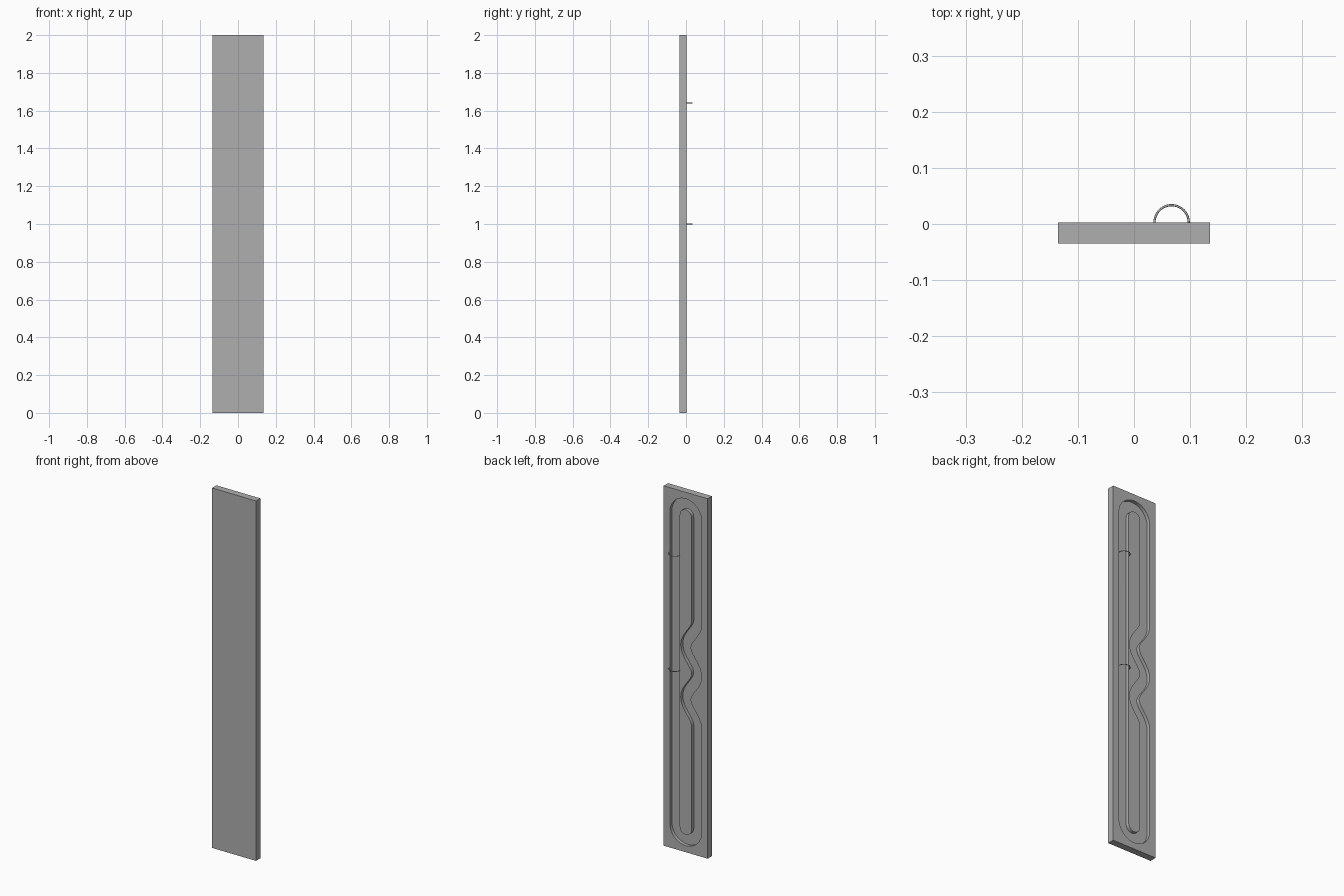
import bpy, bmesh
from math import pi, cos, sin
from mathutils import Vector

default = bpy.data.objects.get("Cube")
if default:
    bpy.data.objects.remove(default, do_unlink=True)

grey = bpy.data.materials.new("plain grey")
grey.use_nodes = True
colour = (0.43, 0.43, 0.43, 1)
grey.diffuse_color = colour
grey.node_tree.nodes["Principled BSDF"].inputs["Base Color"].default_value = colour

HALF_W, FRONT, BACK, HEIGHT = 0.135, -0.035, 0.003, 2.0
LANE = 0.067          # distance of each lane from the centre line
HALF_GROOVE = 0.0305
FLOOR = BACK - 0.019  # depth of the groove floor


def add_object(name, bm):
    bmesh.ops.recalc_face_normals(bm, faces=bm.faces)
    mesh = bpy.data.meshes.new(name)
    bm.to_mesh(mesh)
    bm.free()
    obj = bpy.data.objects.new(name, mesh)
    bpy.context.collection.objects.link(obj)
    mesh.materials.append(grey)
    return obj


# Board
bm = bmesh.new()
bmesh.ops.create_cube(bm, size=1)
for v in bm.verts:
    v.co = (v.co.x * 2 * HALF_W,
            (FRONT + BACK) / 2 + v.co.y * (BACK - FRONT),
            (v.co.z + 0.5) * HEIGHT)
board = add_object("board", bm)


# Centre line of the groove: two round ends and a wavy stretch on one lane
def arc(z, start, n=24):
    return [Vector((LANE * cos(start + pi * i / n), z + LANE * sin(start + pi * i / n)))
            for i in range(n + 1)]


def wave(top=1.29, bottom=0.71, n=64):
    return [Vector((-LANE * (1 + cos(4 * pi * i / n)) / 2, top + (bottom - top) * i / n))
            for i in range(n + 1)]


path = arc(HEIGHT - LANE * 2, 0) + wave() + arc(LANE * 2, pi)


def offset(points, dist):
    result = []
    for i, p in enumerate(points):
        a = (p - points[i - 1]).normalized()
        b = (points[(i + 1) % len(points)] - p).normalized()
        t = (a + b).normalized()
        result.append(p + Vector((t.y, -t.x)) * dist / t.dot(a))
    return result


# Groove cutter: closed ring with a rectangular section
bm = bmesh.new()
rings = [[bm.verts.new((p.x, y, p.y)) for p in offset(path, d)]
         for d, y in ((HALF_GROOVE, FLOOR), (HALF_GROOVE, BACK + 0.02),
                      (-HALF_GROOVE, BACK + 0.02), (-HALF_GROOVE, FLOOR))]
for k in range(4):
    r, s = rings[k - 1], rings[k]
    for i in range(len(r)):
        bm.faces.new((r[i - 1], r[i], s[i], s[i - 1]))
cutter = add_object("groove_cutter", bm)
cutter.hide_render = True

cut = board.modifiers.new("groove", 'BOOLEAN')
cut.operation = 'DIFFERENCE'
cut.solver = 'EXACT'
cut.object = cutter
bpy.context.view_layer.objects.active = board
board.select_set(True)
bpy.ops.object.modifier_apply(modifier=cut.name)
bpy.data.objects.remove(cutter, do_unlink=True)
bpy.ops.object.shade_smooth_by_angle()


# Wire hoops over the straight lane
def hoop(name, z, radius=0.0305, wire=0.002, n=24, sides=8):
    bm = bmesh.new()
    loops = []
    for i in range(n + 1):
        a = pi * i / n
        loop = []
        for j in range(sides):
            b = 2 * pi * j / sides
            r = radius + wire * cos(b)
            loop.append(bm.verts.new((LANE + r * cos(a), BACK + r * sin(a), z + wire * sin(b))))
        loops.append(loop)
    for r, s in zip(loops, loops[1:]):
        for j in range(sides):
            bm.faces.new((r[j - 1], r[j], s[j], s[j - 1]))
    bm.faces.new(loops[0])
    bm.faces.new(loops[-1])
    for f in bm.faces:
        f.smooth = len(f.verts) == 4
    add_object(name, bm)


hoop("middle_hoop", 1.0)
hoop("upper_hoop", 1.64)
